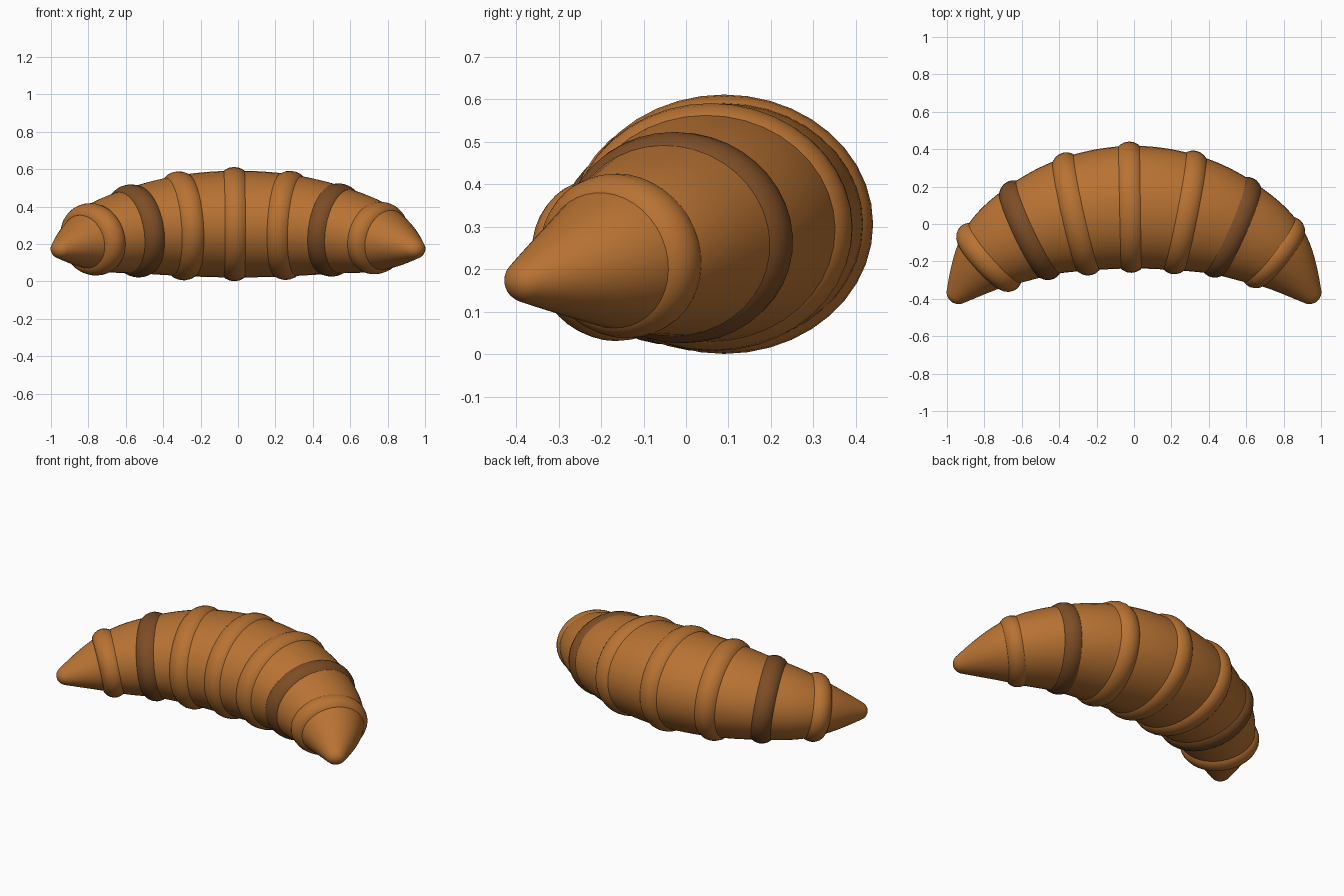
import bpy, math
from mathutils import Vector

if "Cube" in bpy.data.objects:
    bpy.data.objects.remove(bpy.data.objects["Cube"])

FLAT = 0.87          # height / width of every cross-section
SIDES = 40

def material(name, col):
    m = bpy.data.materials.new(name)
    m.diffuse_color = (*col, 1)
    m.use_nodes = True
    m.node_tree.nodes["Principled BSDF"].inputs["Base Color"].default_value = m.diffuse_color
    return m

crust = material("golden crust", (0.48, 0.170, 0.033))
dark = material("dark baked crust", (0.205, 0.075, 0.019))

# Half spine: x, y, z, body radius (last knot only steers the curve end)
half = [(0, .09, .306, .328), (.285, .058, .298, .312), (.535, -.025, .272, .268),
        (.76, -.165, .228, .203), (.955, -.385, .17, .058), (1.09, -.57, .12, -.09)]
knots = [Vector((-x, y, z, r)) for x, y, z, r in half[:0:-1]] + [Vector(k) for k in half]

def spine(s):
    """Catmull-Rom point (x, y, z, radius) at s in -4..4."""
    i = min(max(math.floor(s), -4), 3)
    t = s - i
    a, b, c, d = knots[i + 4:i + 8]
    return 0.5 * (2 * b + (c - a) * t + (2 * a - 5 * b + 4 * c - d) * t * t
                  + (3 * b - a - 3 * c + d) * t ** 3)

def frame(s):
    tan = (spine(s + .01) - spine(s - .01)).to_3d().normalized()
    side = Vector((0, 0, 1)).cross(tan).normalized()
    return spine(s).to_3d(), tan, side, tan.cross(side)

def loft(name, sections, mat, closed):
    """Skin elliptical sections given as (s, offset along spine, radius)."""
    verts, faces, n = [], [], len(sections)
    for s, off, r in sections:
        c, tan, side, up = frame(s)
        for k in range(SIDES):
            a = 2 * math.pi * k / SIDES
            verts.append(c + tan * off + side * r * math.cos(a) + up * r * FLAT * math.sin(a))
    for i in range(n if closed else n - 1):
        j = (i + 1) % n
        for k in range(SIDES):
            l = (k + 1) % SIDES
            faces.append((i * SIDES + k, i * SIDES + l, j * SIDES + l, j * SIDES + k))
    if not closed:
        faces.append(tuple(reversed(range(SIDES))))
        faces.append(tuple(range((n - 1) * SIDES, n * SIDES)))
    me = bpy.data.meshes.new(name)
    me.from_pydata(verts, [], faces)
    me.materials.append(mat)
    me.shade_smooth()
    ob = bpy.data.objects.new(name, me)
    bpy.context.collection.objects.link(ob)

# Curved tapering body with rounded tips
R = .064
cap = [(4, R * (math.sin(a) - math.sin(.44)), R * math.cos(a))
       for a in (.44 + (1.54 - .44) * i / 6 for i in range(1, 7))]
body = [(-4, -o, r) for _, o, r in reversed(cap)]
body += [(i / 8, 0, spine(i / 8)[3]) for i in range(-32, 33)]
loft("curved_body", body + cap, crust, False)

# Rolled ridges wrapped around the body
ridge_radius = [.351, .336, .288, .225]
ridge_tube = [.08, .08, .077, .07]
for k in range(-3, 4):
    s = k - .07
    big, tube = ridge_radius[abs(k)], ridge_tube[abs(k)]
    ring = [(s, tube * math.sin(a), big - tube + tube * math.cos(a))
            for a in (2 * math.pi * i / 20 for i in range(20))]
    # section order runs forward along the spine on the outside of the ring
    loft(f"ridge_{k + 4}", ring, dark if abs(k) == 2 else crust, True)
